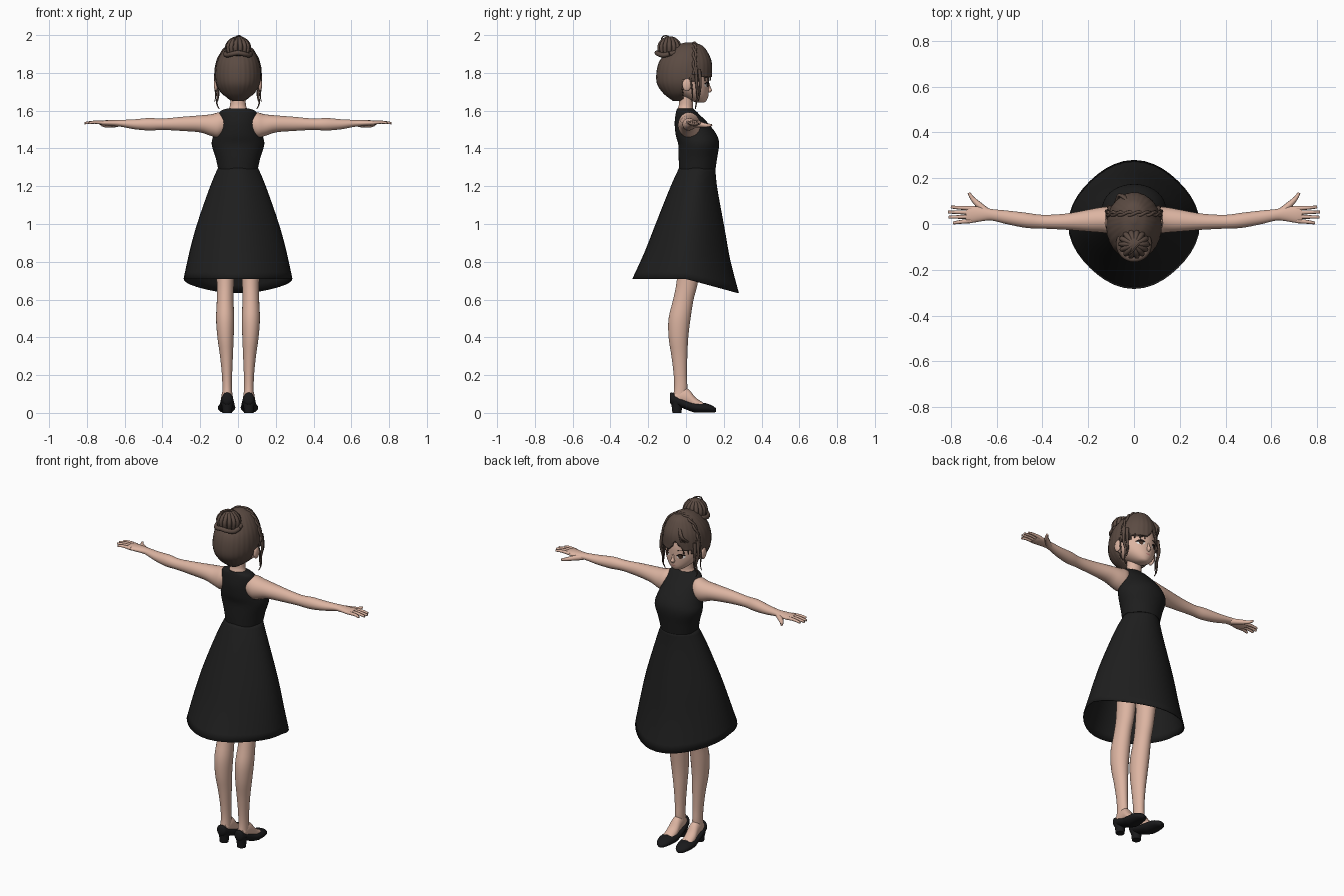
import bpy, bmesh, math
from mathutils import Vector
from mathutils.bvhtree import BVHTree

if "Cube" in bpy.data.objects:
    bpy.data.objects.remove(bpy.data.objects["Cube"])


def material(name, rgb):
    m = bpy.data.materials.new(name)
    m.use_nodes = True
    m.diffuse_color = (*rgb, 1)
    node = m.node_tree.nodes["Principled BSDF"]
    node.inputs["Base Color"].default_value = (*rgb, 1)
    node.inputs["Roughness"].default_value = 0.8
    return m


SKIN = material("skin", (0.72, 0.46, 0.36))
HAIR = material("brown hair", (0.105, 0.07, 0.055))
DRESS = material("black cloth", (0.013, 0.013, 0.013))
SHOE = material("black leather", (0.01, 0.01, 0.011))
WHITE = material("eye white", (0.8, 0.78, 0.76))
DARK = material("dark lash", (0.015, 0.01, 0.01))
IRIS = material("brown iris", (0.06, 0.03, 0.02))
LIP = material("lip pink", (0.55, 0.22, 0.2))


def finish(name, bm, mat, angle=50):
    bmesh.ops.recalc_face_normals(bm, faces=bm.faces)
    mesh = bpy.data.meshes.new(name)
    bm.to_mesh(mesh)
    mesh.materials.append(mat)
    ob = bpy.data.objects.new(name, mesh)
    bpy.context.collection.objects.link(ob)
    bpy.ops.object.select_all(action='DESELECT')
    ob.select_set(True)
    bpy.context.view_layer.objects.active = ob
    bpy.ops.object.shade_smooth_by_angle(angle=math.radians(angle))
    return ob


def pair(name, bm, mat):
    """Left part as built, right part mirrored."""
    finish("left_" + name, bm, mat)
    for v in bm.verts:
        v.co.x *= -1
    finish("right_" + name, bm, mat)


def smooth(rows, steps):
    """Catmull-Rom interpolation of any tuples."""
    out = []
    for i in range(len(rows) - 1):
        quad = zip(rows[max(i - 1, 0)], rows[i], rows[i + 1], rows[min(i + 2, len(rows) - 1)])
        quad = list(quad)
        for s in range(steps):
            t = s / steps
            out.append([b + 0.5 * t * (c - a + t * (2 * a - 5 * b + 4 * c - d + t * (3 * (b - c) + d - a)))
                        for a, b, c, d in quad])
    return out + [list(rows[-1])]


def skin_rings(bm, rings, caps=True):
    loops = [[bm.verts.new(p) for p in ring] for ring in rings]
    for a, b in zip(loops, loops[1:]):
        for i in range(len(a)):
            j = (i + 1) % len(a)
            bm.faces.new((a[i], a[j], b[j], b[i]))
    if caps:
        bm.faces.new(loops[0])
        bm.faces.new(loops[-1])


def loft(rows, axis="z", n=28, steps=4, caps=True, shape=lambda a: 1):
    """Rows are (position, centre, radius, centre, radius) across the axis."""
    order = {"z": (1, 2, 0), "x": (0, 1, 2), "y": (1, 0, 2)}[axis]
    rings = []
    for t, c1, r1, c2, r2 in smooth(rows, steps):
        ring = []
        for k in range(n):
            a = math.tau * k / n
            p = (t, c1 + r1 * math.cos(a) * shape(a), c2 + r2 * math.sin(a) * shape(a))
            ring.append([p[i] for i in order])
        rings.append(ring)
    bm = bmesh.new()
    skin_rings(bm, rings, caps)
    return bm


def sweep(points, r0, r1, bm=None, n=8, steps=5):
    """Tapered round strand along a smooth path."""
    bm = bm or bmesh.new()
    path = [Vector(p) for p in smooth(points, steps)]
    rings, side = [], None
    for i, p in enumerate(path):
        d = (path[min(i + 1, len(path) - 1)] - path[max(i - 1, 0)]).normalized()
        side = (d.orthogonal() if side is None else side - d * side.dot(d)).normalized()
        up = d.cross(side)
        r = r0 + (r1 - r0) * i / (len(path) - 1)
        rings.append([p + r * (side * math.cos(math.tau * k / n) + up * math.sin(math.tau * k / n))
                      for k in range(n)])
    skin_rings(bm, rings)
    return bm


def ball(centre, size, bm=None, seg=20):
    bm = bm or bmesh.new()
    made = bmesh.ops.create_uvsphere(bm, u_segments=seg, v_segments=seg // 2, radius=1)["verts"]
    for v in made:
        v.co = Vector(centre) + Vector([a * b for a, b in zip(v.co, size)])
    return bm


# Dress: fitted bodice and flared skirt with a dipping hem
finish("bodice", loft([(1.29, 0, .105, .06, .096), (1.35, 0, .118, .063, .102), (1.42, 0, .139, .067, .108),
                       (1.47, 0, .13, .055, .109), (1.53, 0, .113, .03, .09), (1.575, 0, .104, .01, .066),
                       (1.6, 0, .09, 0, .051), (1.612, 0, .055, -.005, .042)], n=36), DRESS)
bm = loft([(1.3, 0, .105, .06, .095), (1.2, 0, .148, .042, .123), (1.0, 0, .218, .022, .183),
           (.85, 0, .258, .008, .228), (.71, 0, .288, -.002, .282)], n=40, steps=3, caps=False,
          shape=lambda a: 0.975 + 0.025 * math.cos(4 * a))
for v in bm.verts:
    v.co.z -= 0.075 * max(0, v.co.y) / 0.28 * (1.3 - v.co.z) / 0.59
skirt = finish("skirt", bm, DRESS)
mod = skirt.modifiers.new("cloth thickness", 'SOLIDIFY')
mod.thickness = 0.005

# Legs and feet
pair("leg", loft([(1.15, .06, .058, .05, .07), (.9, .068, .055, .03, .062), (.7, .067, .046, .008, .057),
                  (.6, .068, .044, -.014, .054), (.5, .068, .048, -.034, .058), (.4, .066, .043, -.04, .052),
                  (.3, .061, .034, -.035, .042), (.2, .058, .027, -.03, .035),
                  (.13, .057, .026, -.028, .035), (.07, .057, .028, -.035, .036)], n=24), SKIN)
pair("foot", loft([(-.06, .057, .025, .08, .03), (-.02, .057, .029, .088, .045), (.015, .058, .031, .078, .046),
                   (.05, .06, .034, .05, .032), (.09, .062, .032, .035, .02)], axis="y", n=20), SKIN)

# Pumps with block heels
bm = loft([(-.086, .057, .012, .08, .018), (-.075, .057, .028, .075, .033), (-.03, .057, .036, .056, .026),
           (.02, .058, .041, .036, .026), (.06, .06, .046, .028, .029), (.11, .062, .042, .025, .025),
           (.145, .062, .028, .018, .017), (.16, .062, .008, .014, .008)], axis="y", n=24)
for v in bm.verts:
    v.co.z = max(v.co.z, 0.001)
skin_rings(bm, [[(.057 + r * math.cos(a), -.048 + r * math.sin(a), z)
                 for a in [math.tau * k / 16 for k in range(16)]]
                for z, r in ((0, .024), (.03, .027), (.065, .034))])
pair("shoe", bm, SHOE)

# Arms with hands
pair("arm", loft([(.05, .01, .04, 1.54, .045), (.1, .016, .058, 1.525, .066), (.14, .018, .056, 1.523, .058),
                  (.2, .015, .048, 1.53, .045), (.3, .01, .035, 1.53, .037), (.4, .01, .03, 1.528, .03),
                  (.47, .016, .033, 1.528, .033), (.55, .028, .03, 1.528, .026), (.62, .04, .025, 1.533, .018),
                  (.66, .043, .03, 1.534, .016), (.71, .042, .037, 1.535, .014),
                  (.735, .042, .033, 1.537, .01)], axis="x", n=24), SKIN)
bm = bmesh.new()
for base, tip, x in ((.068, .074, .8), (.05, .052, .812), (.032, .03, .81), (.014, .004, .79)):
    sweep([(.71, base, 1.536), (.76, (base + tip) / 2, 1.539), (x, tip, 1.534)], .0105, .006, bm)
sweep([(.64, .05, 1.53), (.68, .085, 1.525), (.705, .11, 1.522), (.722, .136, 1.524)], .018, .006, bm)
pair("fingers", bm, SKIN)

# Neck, head, nose and ears
finish("neck", loft([(1.56, 0, .07, 0, .055), (1.61, 0, .048, -.003, .041), (1.64, 0, .041, 0, .037),
                     (1.72, 0, .042, 0, .037)]), SKIN)
head = loft([(1.643, 0, .012, .08, .014), (1.65, 0, .033, .07, .036), (1.67, 0, .06, .052, .064),
             (1.7, 0, .086, .03, .09), (1.74, 0, .102, .012, .11), (1.8, 0, .108, 0, .121),
             (1.87, 0, .09, 0, .1), (1.92, 0, .05, 0, .06)], n=40)
face = BVHTree.FromBMesh(head)
finish("head", head, SKIN)
finish("nose", loft([(1.695, 0, .006, .118, .008), (1.707, 0, .011, .122, .016), (1.72, 0, .008, .12, .012),
                     (1.745, 0, .005, .118, .006)], n=12), SKIN)
pair("ear", ball((.117, .004, 1.737), (.011, .024, .034)), SKIN)


# Painted face plates laid on the head surface
def plate(outline, lift):
    bm = bmesh.new()
    pts = []
    for x, z in outline:
        hit = face.ray_cast(Vector((x, 1, z)), Vector((0, -1, 0)))[0]
        pts.append(bm.verts.new((x, hit.y + lift, z)))
    for i in range(1, len(pts) - 1):
        bm.faces.new((pts[0], pts[i], pts[i + 1]))
    return bm


def oval(x, z, w, h):
    return [(x, z)] + [(x + w * math.cos(math.tau * k / 20), z + h * math.sin(math.tau * k / 20)) for k in range(21)]


def arc(x, z, w, h, thick):
    """Tapered crescent, curved upward in the middle."""
    top = [(x + w * u / 5, z + h * (1 - (u / 5) ** 2)) for u in range(-5, 6)]
    low = [(px, pz - thick * (1.1 - ((px - x) / w) ** 2)) for px, pz in reversed(top)]
    return top + low


pair("eye_white", plate(oval(.045, 1.738, .021, .013), .002), WHITE)
pair("iris", plate(oval(.044, 1.738, .0115, .0135), .0035), IRIS)
pair("eyelash", plate(arc(.046, 1.742, .025, .013, .008), .005), DARK)
pair("eyebrow", plate(arc(.046, 1.772, .023, .006, .005), .003), HAIR)
finish("mouth", plate(oval(0, 1.677, .014, .0035), .002), LIP)

# Hair shell with an opening for the face and a side parting
bm = loft([(1.652, 0, .03, -.045, .025), (1.69, 0, .085, -.02, .098), (1.74, 0, .115, -.01, .142),
           (1.8, 0, .121, -.009, .147), (1.86, 0, .111, -.003, .138), (1.91, 0, .086, .006, .108),
           (1.945, 0, .052, .015, .07), (1.962, 0, .01, .018, .015)], n=112, steps=8,
          shape=lambda a: 1 + 0.006 * math.sin(28 * a))
doomed = []
for f in bm.faces:
    c = f.calc_center_median()
    part = max(0, 1 - abs(c.x + .025) / .045)
    line = 1.757 + .055 * part + .018 * (c.y > .08) if c.y > .02 else 1.765
    if c.y > -.018 and c.z < line:
        doomed.append(f)
bmesh.ops.delete(bm, geom=doomed, context='FACES')
hair = finish("hair_cap", bm, HAIR)
mod = hair.modifiers.new("hair thickness", 'SOLIDIFY')
mod.thickness = 0.012

# Bun: ribbed knot with wrapped strands and a loose loop
bm = ball((0, -.088, 1.93), (.056, .056, .05))
for k in range(7):
    a = math.pi * k / 7
    d = Vector((math.cos(a), math.sin(a) * .95, 0))
    sweep([Vector((0, -.088, 1.93)) + d * .058 * math.cos(t) + Vector((0, 0, .052 * math.sin(t)))
           for t in [math.pi * (j / 6 * 1.3 - .15) for j in range(7)]], .013, .011, bm)
sweep([(.066 * math.cos(t), -.088 + .066 * math.sin(t), 1.9 + .006 * math.sin(3 * t))
       for t in [math.tau * j / 12 for j in range(13)]], .013, .013, bm)
sweep([(-.02, -.13, 1.96), (-.01, -.125, 1.99), (.01, -.1, 1.996), (.03, -.08, 1.98)], .004, .003, bm)
finish("hair_bun", bm, HAIR)

# Twisted band across the crown, and loose face strands
bm = bmesh.new()
for ph in (0, math.pi):
    sweep([(.119 * math.cos(t), .045 + .007 * math.cos(9 * t + ph),
            1.79 + .165 * math.sin(t) + .004 * math.sin(9 * t + ph))
           for t in [math.pi * j / 24 for j in range(25)]], .007, .007, bm)
finish("hair_band", bm, HAIR)
bm = sweep([(.112, .052, 1.83), (.12, .056, 1.75), (.108, .06, 1.69), (.112, .054, 1.64), (.1, .05, 1.61)], .010, .002)
sweep([(.106, .07, 1.82), (.112, .076, 1.75), (.103, .072, 1.69), (.108, .066, 1.65)], .010, .002, bm)
sweep([(.113, .02, 1.79), (.121, .03, 1.73), (.118, .034, 1.68), (.124, .03, 1.645)], .006, .0015, bm)
pair("hair_strands", bm, HAIR)

# Swept fringe locks from the parting
bm = bmesh.new()
for s, ends in ((1, (.03, .055, .08, .1)), (-1, (.065, .085, .1))):
    for e in ends:
        y = .137 * math.sqrt(1 - (e / .125) ** 2)
        sweep([(-.025, .098, 1.905), (-.025 + s * .4 * e, .126, 1.86),
               (s * e * .85, y * .96, 1.81), (s * e, y * .96, 1.757)], .009, .003, bm)
finish("fringe", bm, HAIR)
